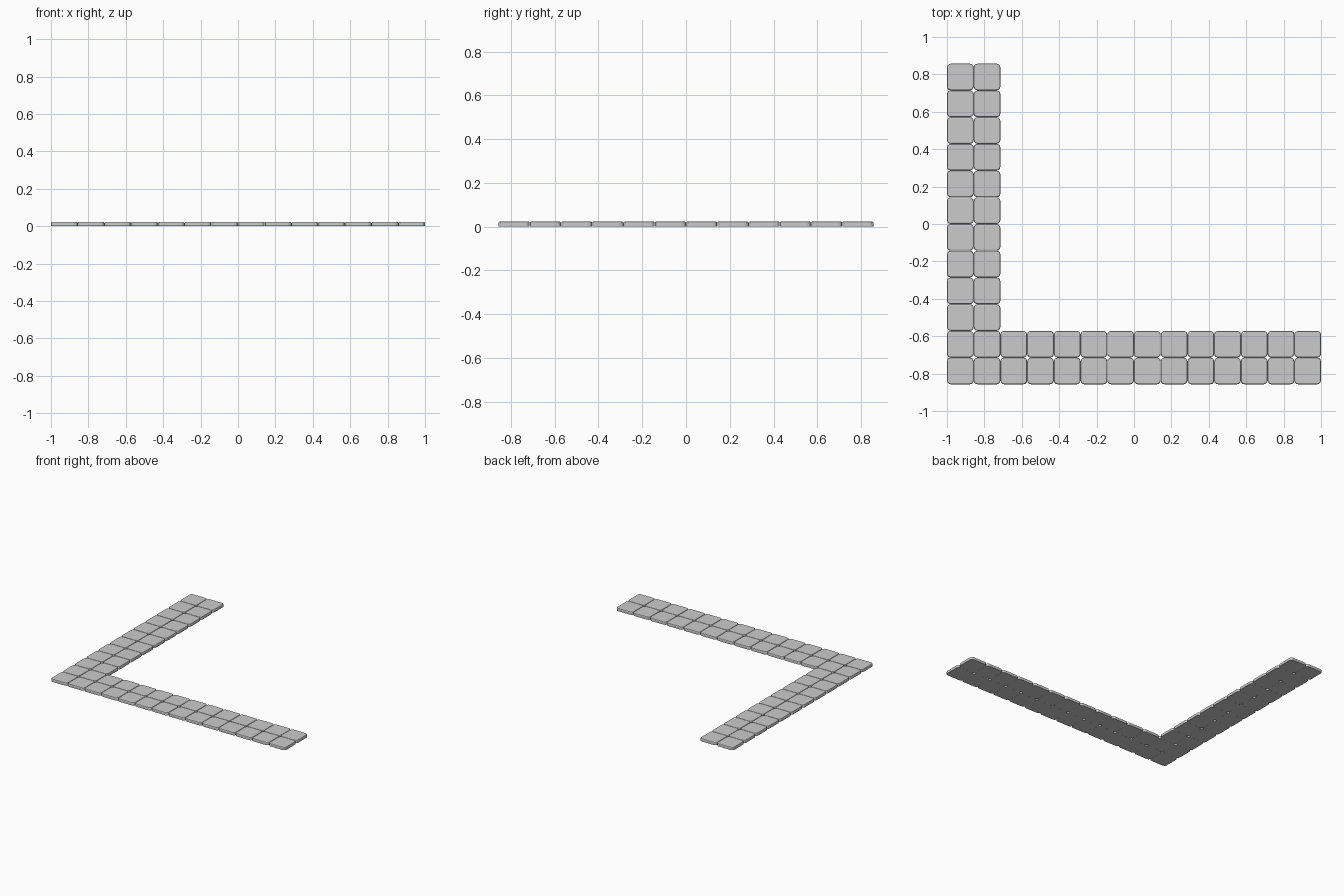
import bpy, bmesh

if "Cube" in bpy.data.objects:
    bpy.data.objects.remove(bpy.data.objects["Cube"])

PITCH = 1 / 7      # tile spacing
SIZE = 0.1425      # tile width
HEIGHT = 0.023
COLS, ROWS = 14, 12


def make_tile_mesh():
    # flat slab with rounded corners and a softened top rim
    bm = bmesh.new()
    bmesh.ops.create_cube(bm, size=1)
    for v in bm.verts:
        v.co.x *= SIZE
        v.co.y *= SIZE
        v.co.z = (v.co.z + 0.5) * HEIGHT
    upright = [e for e in bm.edges if abs(e.verts[0].co.z - e.verts[1].co.z) > 0.01]
    bmesh.ops.bevel(bm, geom=upright, offset=0.02, segments=3, profile=0.5, affect='EDGES')
    rim = [e for e in bm.edges if all(v.co.z > HEIGHT - 1e-4 for v in e.verts)]
    bmesh.ops.bevel(bm, geom=rim, offset=0.007, segments=2, profile=0.5, affect='EDGES')
    bmesh.ops.recalc_face_normals(bm, faces=bm.faces)
    mesh = bpy.data.meshes.new("paving_tile")
    bm.to_mesh(mesh)
    bm.free()
    return mesh


tile = make_tile_mesh()

# L-shaped path: two columns on the left, two rows at the front
for col in range(COLS):
    for row in range(ROWS):
        if col < 2 or row < 2:
            ob = bpy.data.objects.new(f"paving_tile_{col}_{row}", tile)
            ob.location = ((col + 0.5 - COLS / 2) * PITCH, (row + 0.5 - ROWS / 2) * PITCH, 0)
            bpy.context.collection.objects.link(ob)
